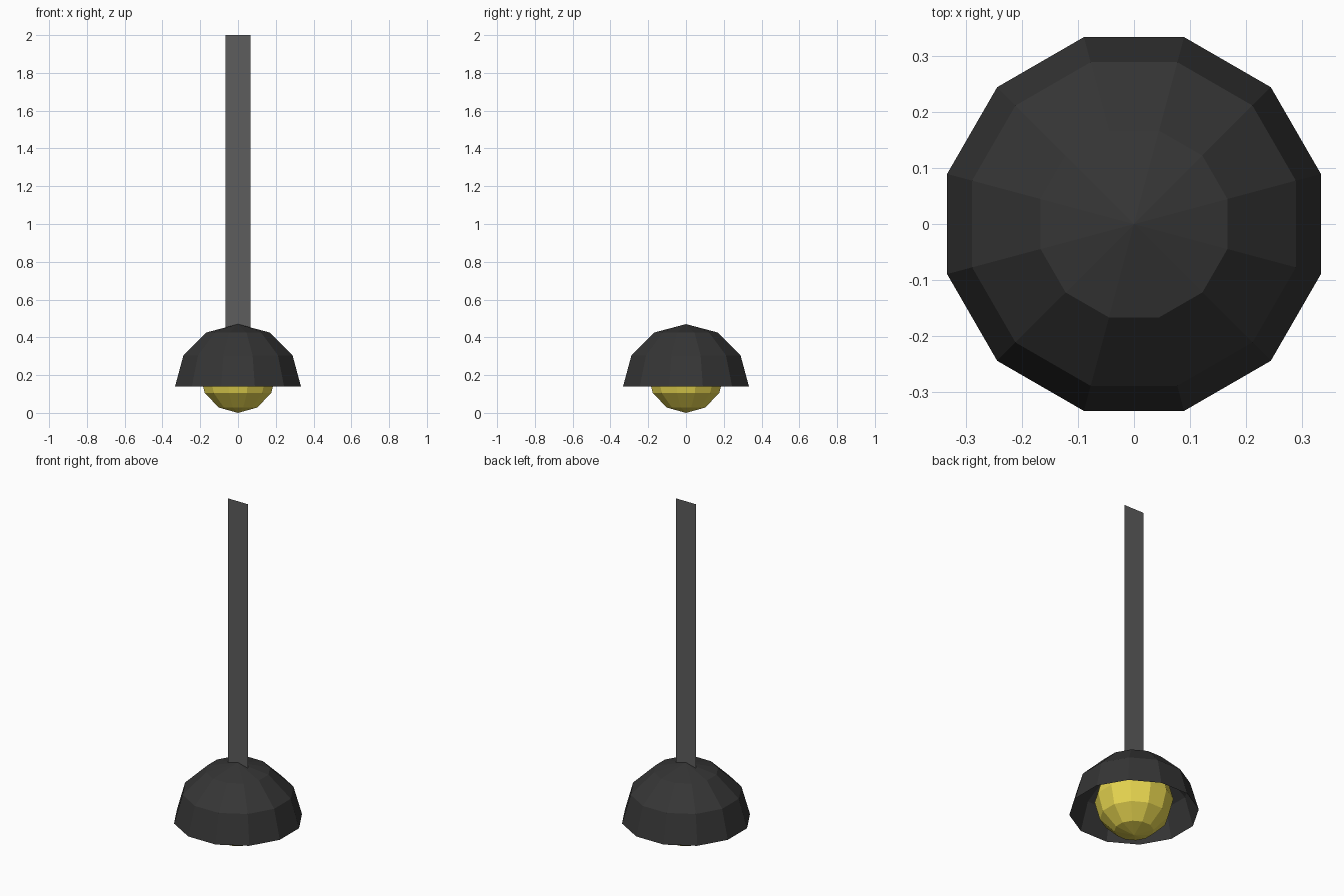
import bpy, bmesh, math

if "Cube" in bpy.data.objects:
    bpy.data.objects.remove(bpy.data.objects["Cube"])


def material(name, rgb):
    m = bpy.data.materials.new(name)
    m.diffuse_color = (*rgb, 1)
    m.use_nodes = True
    m.node_tree.nodes["Principled BSDF"].inputs["Base Color"].default_value = m.diffuse_color
    return m


def make(name, bm, mat):
    me = bpy.data.meshes.new(name)
    bm.to_mesh(me)
    bm.free()
    me.materials.append(mat)
    ob = bpy.data.objects.new(name, me)
    bpy.context.collection.objects.link(ob)
    return ob


def lathe(name, profile, mat, sides=12):
    """Revolve (radius, z) points, listed bottom to top, with a flat side to the front."""
    bm = bmesh.new()
    rings = []
    for r, z in profile:
        n = sides if r > 1e-6 else 1
        angles = [2 * math.pi * (i + 0.5) / sides for i in range(n)]
        rings.append([bm.verts.new((r * math.cos(a), r * math.sin(a), z)) for a in angles])
    for low, high in zip(rings, rings[1:]):
        for i in range(sides):
            j = (i + 1) % sides
            if len(low) == 1:
                bm.faces.new((low[0], high[j], high[i]))
            elif len(high) == 1:
                bm.faces.new((low[i], low[j], high[0]))
            else:
                bm.faces.new((low[i], low[j], high[j], high[i]))
    return make(name, bm, mat)


def arc(radius, height, centre, start):
    """Sphere profile in 30 degree steps, from the start angle up to the pole."""
    pts = []
    for d in range(start, 91, 30):
        a = math.radians(d)
        r = 0 if abs(d) == 90 else radius * math.cos(a)
        pts.append((r, centre + height * math.sin(a)))
    return pts


black = material("shade black", (0.036, 0.036, 0.036))
grey = material("cord grey", (0.11, 0.11, 0.11))
yellow = material("bulb yellow", (0.80, 0.67, 0.08))

# open dome shade and round bulb
lathe("lamp_shade", arc(0.345, 0.33, 0.14, 0), black)
lathe("bulb", arc(0.21, 0.21, 0.21, -90), yellow)

# flat hanging cord
bm = bmesh.new()
bm.faces.new([bm.verts.new(p) for p in
              ((-0.066, 0, 0.43), (0.066, 0, 0.43), (0.066, 0, 2), (-0.066, 0, 2))])
make("cord", bm, grey)
